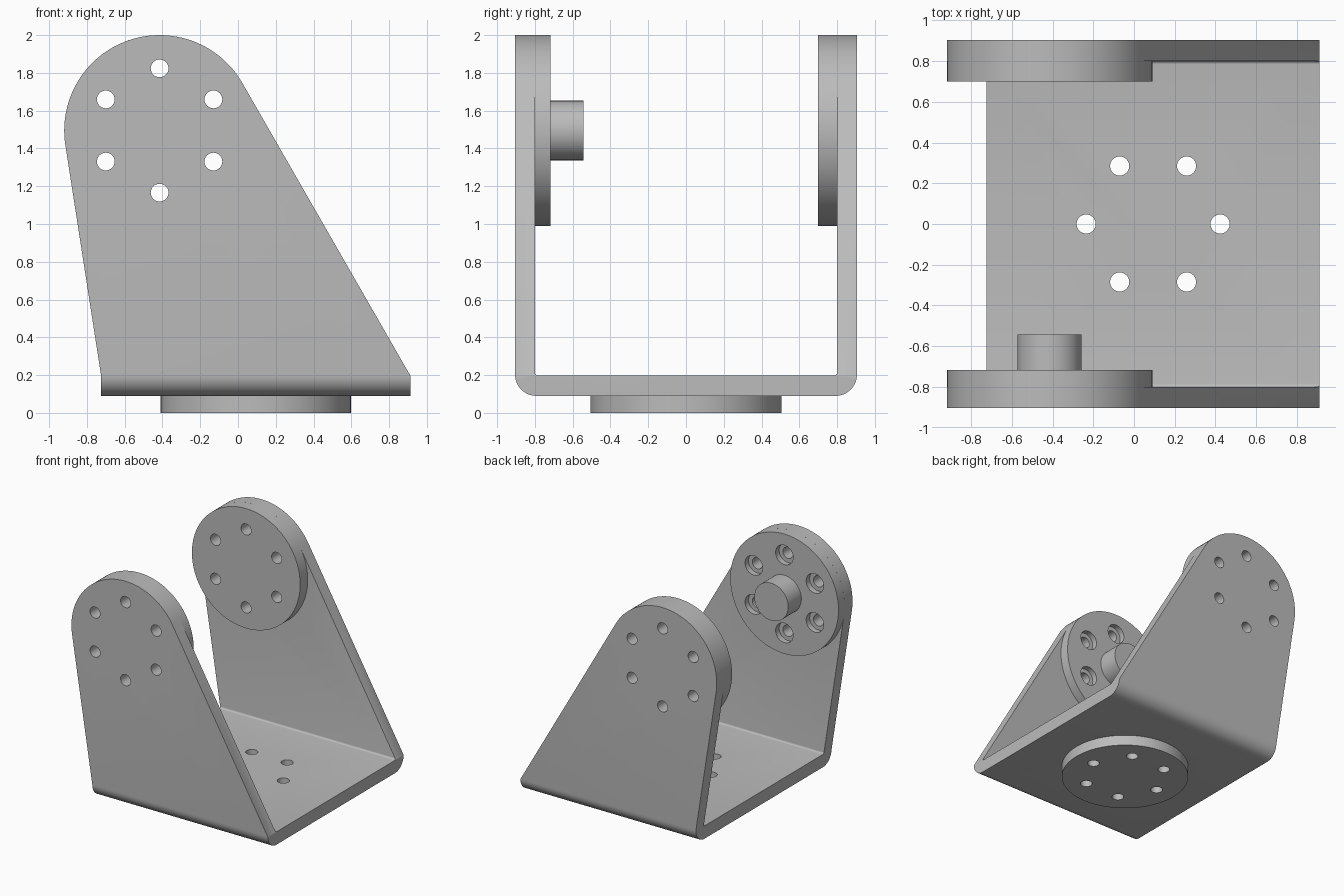
import bpy, bmesh, math
from math import cos, sin, pi, atan2, acos, hypot
from mathutils import Matrix, Vector

cube = bpy.data.objects.get("Cube")
if cube:
    bpy.data.objects.remove(cube, do_unlink=True)

grey = bpy.data.materials.new("plain_grey_metal")
grey.use_nodes = True
colour = (0.5, 0.5, 0.5, 1)
grey.diffuse_color = colour
grey.node_tree.nodes["Principled BSDF"].inputs["Base Color"].default_value = colour

# Main dimensions
PIVOT = Vector((-0.415, 0, 1.495))
BASE = Vector((0.094, 0, 0))
DISC_R, BOLT_R, HOLE_R = 0.505, 0.329, 0.047
WALL_IN, WALL_OUT = 0.80, 0.905
FLOOR_LOW, FLOOR_TOP = 0.09, 0.198
LEFT_X, RIGHT_X = -0.725, 0.912


def add_object(name, bm):
    bmesh.ops.recalc_face_normals(bm, faces=bm.faces)
    mesh = bpy.data.meshes.new(name)
    bm.to_mesh(mesh)
    bm.free()
    mesh.materials.append(grey)
    obj = bpy.data.objects.new(name, mesh)
    bpy.context.collection.objects.link(obj)
    return obj


def add_cylinder(bm, centre, axis, start, end, radius, sides):
    """Cylinder along axis 'Y' or 'Z', between two coordinates on that axis."""
    pos = centre.copy()
    setattr(pos, axis.lower(), (start + end) / 2)
    turn = Matrix.Rotation(pi / 2, 4, 'X') if axis == 'Y' else Matrix()
    bmesh.ops.create_cone(bm, cap_ends=True, segments=sides, radius1=radius,
                          radius2=radius, depth=end - start,
                          matrix=Matrix.Translation(pos) @ turn)


def disc(name, centre, axis, start, end, radius=DISC_R, sides=96):
    bm = bmesh.new()
    add_cylinder(bm, centre, axis, start, end, radius, sides)
    return add_object(name, bm)


def bolt_circle(name, centre, axis, start, end, radius):
    """Cutter of six cylinders spaced around a centre."""
    bm = bmesh.new()
    for i in range(6):
        if axis == 'Y':
            a = pi / 2 + i * pi / 3
            offset = Vector((cos(a), 0, sin(a)))
        else:
            a = i * pi / 3
            offset = Vector((cos(a), sin(a), 0))
        add_cylinder(bm, centre + offset * BOLT_R, axis, start, end, radius, 32)
    return add_object(name, bm)


def prism(name, points, offset):
    bm = bmesh.new()
    face = bm.faces.new([bm.verts.new(p) for p in points])
    grown = bmesh.ops.extrude_face_region(bm, geom=[face])
    moved = [v for v in grown["geom"] if isinstance(v, bmesh.types.BMVert)]
    bmesh.ops.translate(bm, verts=moved, vec=offset)
    return add_object(name, bm)


def boolean(obj, cutter, operation='DIFFERENCE'):
    mod = obj.modifiers.new("cut", 'BOOLEAN')
    mod.operation, mod.solver, mod.object = operation, 'EXACT', cutter
    bpy.context.view_layer.objects.active = obj
    bpy.ops.object.modifier_apply(modifier=mod.name)


def arc(cx, cz, radius, a0, a1, steps):
    angles = [a0 + (a1 - a0) * i / steps for i in range(steps + 1)]
    return [(cx + radius * cos(a), cz + radius * sin(a)) for a in angles]


# Bent U channel: half section on +y, mirrored to -y
bend, inner = 0.113, 0.015
outer_half = arc(WALL_OUT - bend, FLOOR_LOW + bend, bend, -pi / 2, 0, 12) + [(WALL_OUT, 2.2)]
inner_half = [(WALL_IN, 2.2)] + arc(WALL_IN - inner, FLOOR_TOP + inner, inner, 0, -pi / 2, 5)
half = outer_half + inner_half
section = half + [(-y, z) for y, z in reversed(half)]
bracket = prism("bent_bracket", [(-1.3, y, z) for y, z in section], (2.6, 0, 0))


# Side silhouette: straight edges tangent to the rounded top
def tangent_angle(x, z, side):
    dx, dz = x - PIVOT.x, z - PIVOT.z
    return atan2(dz, dx) + side * acos(DISC_R / hypot(dx, dz))


start = tangent_angle(RIGHT_X, FLOOR_TOP, 1)
finish = tangent_angle(LEFT_X, FLOOR_TOP, -1) % (2 * pi)
outline = [(LEFT_X, -0.1), (RIGHT_X, -0.1), (RIGHT_X, FLOOR_TOP)]
outline += arc(PIVOT.x, PIVOT.z, DISC_R, start, finish, 60) + [(LEFT_X, FLOOR_TOP)]
silhouette = prism("silhouette_cutter", [(x, -1.2, z) for x, z in outline], (0, 2.4, 0))
boolean(bracket, silhouette, 'INTERSECT')

# Mounting discs and pivot stub
front_disc = disc("front_disc", PIVOT, 'Y', -WALL_IN, -0.718)
back_disc = disc("back_disc", PIVOT, 'Y', 0.70, WALL_IN)
base_disc = disc("base_disc", BASE, 'Z', 0, FLOOR_LOW)
pivot_stub = disc("pivot_stub", PIVOT, 'Y', -0.718, -0.543, 0.158, 64)

# Bolt holes, with counterbores on the inside of the front disc
side_holes = bolt_circle("side_hole_cutter", PIVOT, 'Y', -1.2, 1.2, HOLE_R)
base_holes = bolt_circle("base_hole_cutter", BASE, 'Z', -0.2, 0.4, HOLE_R)
counterbores = bolt_circle("counterbore_cutter", PIVOT, 'Y', -0.765, -0.6, 0.082)
for part in (bracket, front_disc, back_disc):
    boolean(part, side_holes)
for part in (bracket, base_disc):
    boolean(part, base_holes)
boolean(front_disc, counterbores)

for helper in (silhouette, side_holes, base_holes, counterbores):
    bpy.data.objects.remove(helper, do_unlink=True)

# Smooth curved faces, keep hard edges
bpy.ops.object.select_all(action='DESELECT')
for part in (bracket, front_disc, back_disc, base_disc, pivot_stub):
    part.select_set(True)
bpy.context.view_layer.objects.active = bracket
bpy.ops.object.shade_smooth_by_angle(angle=math.radians(30))
